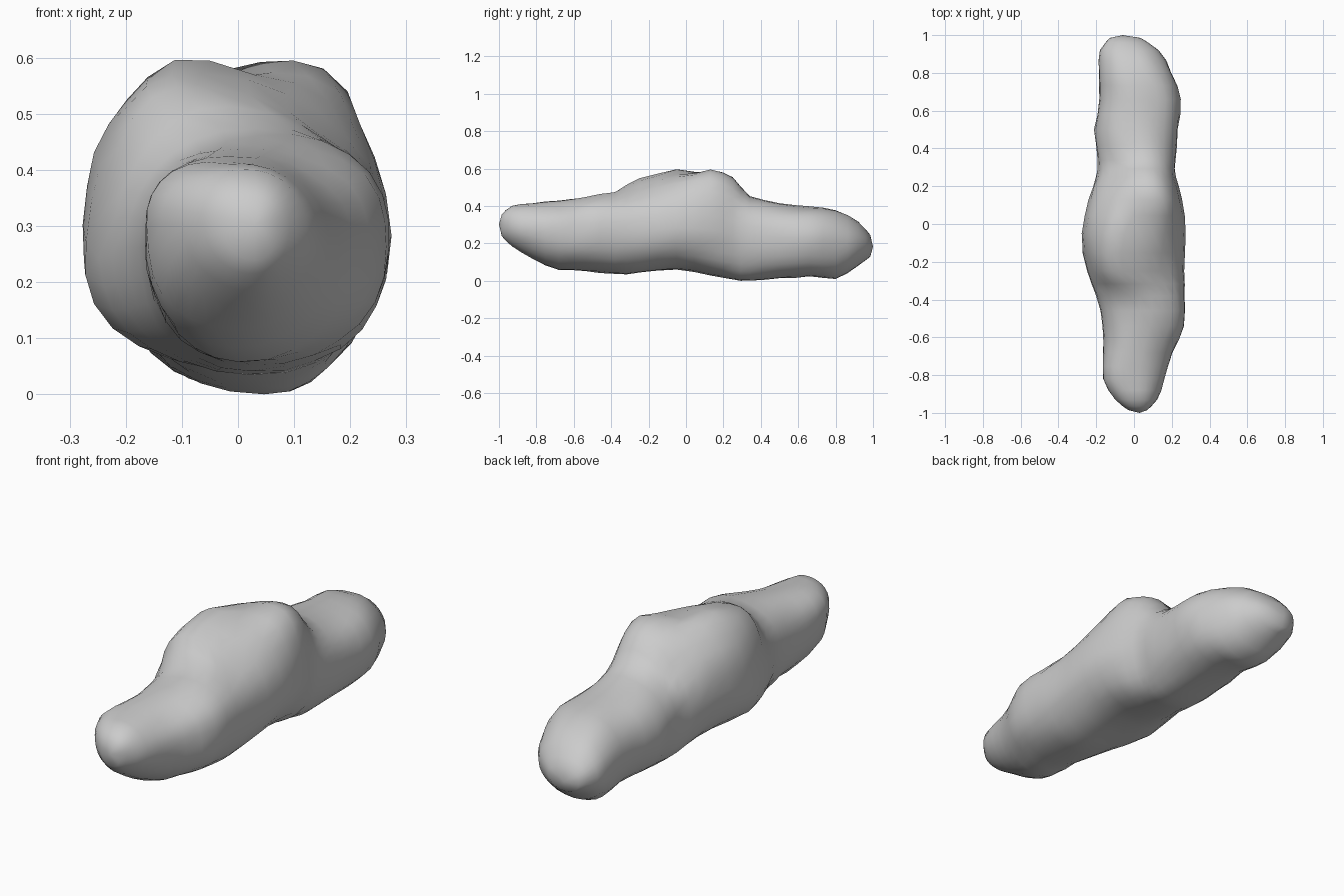
import bpy, bmesh, math
from mathutils import Vector, noise

# Cross-sections: y, left x, right x, bottom z, top z, left-bulge z, right-bulge z, crest x, keel x
SECTIONS = [
    (-0.985, -0.03, 0.07, 0.25, 0.36, 0.31, 0.31, 0.02, 0.03),
    (-0.93, -0.10, 0.12, 0.19, 0.41, 0.31, 0.30, 0.00, 0.00),
    (-0.82, -0.165, 0.16, 0.12, 0.425, 0.31, 0.29, -0.02, -0.02),
    (-0.68, -0.165, 0.205, 0.07, 0.435, 0.29, 0.27, -0.01, 0.00),
    (-0.54, -0.165, 0.265, 0.06, 0.45, 0.27, 0.27, 0.02, 0.02),
    (-0.38, -0.20, 0.27, 0.045, 0.48, 0.27, 0.27, 0.03, 0.02),
    (-0.25, -0.245, 0.265, 0.05, 0.55, 0.25, 0.27, -0.06, 0.02),
    (-0.05, -0.275, 0.272, 0.065, 0.585, 0.31, 0.29, -0.05, 0.00),
    (0.13, -0.24, 0.25, 0.04, 0.585, 0.31, 0.28, 0.04, 0.02),
    (0.25, -0.20, 0.22, 0.015, 0.55, 0.26, 0.26, 0.06, 0.04),
    (0.34, -0.192, 0.22, 0.01, 0.46, 0.24, 0.25, 0.05, 0.05),
    (0.50, -0.21, 0.235, 0.02, 0.42, 0.23, 0.24, 0.02, 0.04),
    (0.66, -0.18, 0.245, 0.03, 0.405, 0.22, 0.24, 0.02, 0.03),
    (0.80, -0.188, 0.20, 0.02, 0.385, 0.21, 0.22, 0.00, 0.00),
    (0.92, -0.178, 0.13, 0.09, 0.325, 0.21, 0.21, -0.03, -0.03),
    (0.985, -0.13, 0.04, 0.14, 0.25, 0.20, 0.20, -0.06, -0.06),
]
SIDES, STEPS = 28, 2
# Local swellings: centre, radius, outward height
BUMPS = [((-0.10, -0.04, 0.58), 0.09, 0.025), ((0.15, 0.13, 0.56), 0.13, 0.035),
         ((-0.13, -0.25, 0.53), 0.10, 0.015), ((0.02, 0.03, 0.58), 0.08, -0.02),
         ((-0.14, 0.28, 0.48), 0.10, -0.03), ((0.17, -0.25, 0.50), 0.10, -0.02),
         ((-0.06, -0.88, 0.18), 0.08, -0.02), ((0.17, -0.48, 0.42), 0.12, 0.02),
         ((-0.22, -0.1, 0.15), 0.11, 0.02), ((-0.15, 0.3, 0.08), 0.12, 0.012)]


def catmull(a, b, c, d, t):
    return tuple(0.5 * (2*q + (r-p)*t + (2*p-5*q+4*r-s)*t*t + (3*q-p-3*r+s)*t**3)
                 for p, q, r, s in zip(a, b, c, d))


def ring(section):
    y, left, right, low, high, zl, zr, crest, keel = section
    pts = []
    for i in range(SIDES):
        a = 2 * math.pi * i / SIDES
        c, s = math.cos(a), math.sin(a)
        u, v = abs(c) ** 0.92, abs(s) ** 0.92
        side, zs = (right, zr) if c > 0 else (left, zl)
        end, xe = (high, crest) if s > 0 else (low, keel)
        p = Vector((xe + (side - xe) * u, y, zs + (end - zs) * v))
        out = Vector((c, 0, s))
        for centre, r, h in BUMPS:
            p += out * h * math.exp(-((p - Vector(centre)).length / r) ** 2)
        p += out * 0.008 * noise.noise(p * 9)   # weathered surface
        pts.append(p)
    return pts


# Boulder body lofted from front to back
n = len(SECTIONS)
rows = []
for i in range(n - 1):
    quad = [SECTIONS[min(max(i + k, 0), n - 1)] for k in (-1, 0, 1, 2)]
    rows += [catmull(*quad, j / STEPS) for j in range(STEPS)]
rows.append(SECTIONS[-1])

bm = bmesh.new()
rings = [[bm.verts.new(p) for p in ring(r)] for r in rows]
for a, b in zip(rings, rings[1:]):
    for i in range(SIDES):
        j = (i + 1) % SIDES
        bm.faces.new((a[i], a[j], b[j], b[i]))
# Rounded tips
for loop, tip in ((rings[0], (0.03, -1, 0.31)), (rings[-1], (-0.06, 1, 0.19))):
    v = bm.verts.new(tip)
    for i in range(SIDES):
        bm.faces.new((loop[i], loop[(i + 1) % SIDES], v))
bmesh.ops.recalc_face_normals(bm, faces=bm.faces)
for f in bm.faces:
    f.smooth = True
low = min(v.co.z for v in bm.verts)
bmesh.ops.translate(bm, verts=bm.verts, vec=(0, 0, -low))
mesh = bpy.data.meshes.new("boulder")
bm.to_mesh(mesh)
bm.free()
bpy.context.collection.objects.link(bpy.data.objects.new("boulder", mesh))
